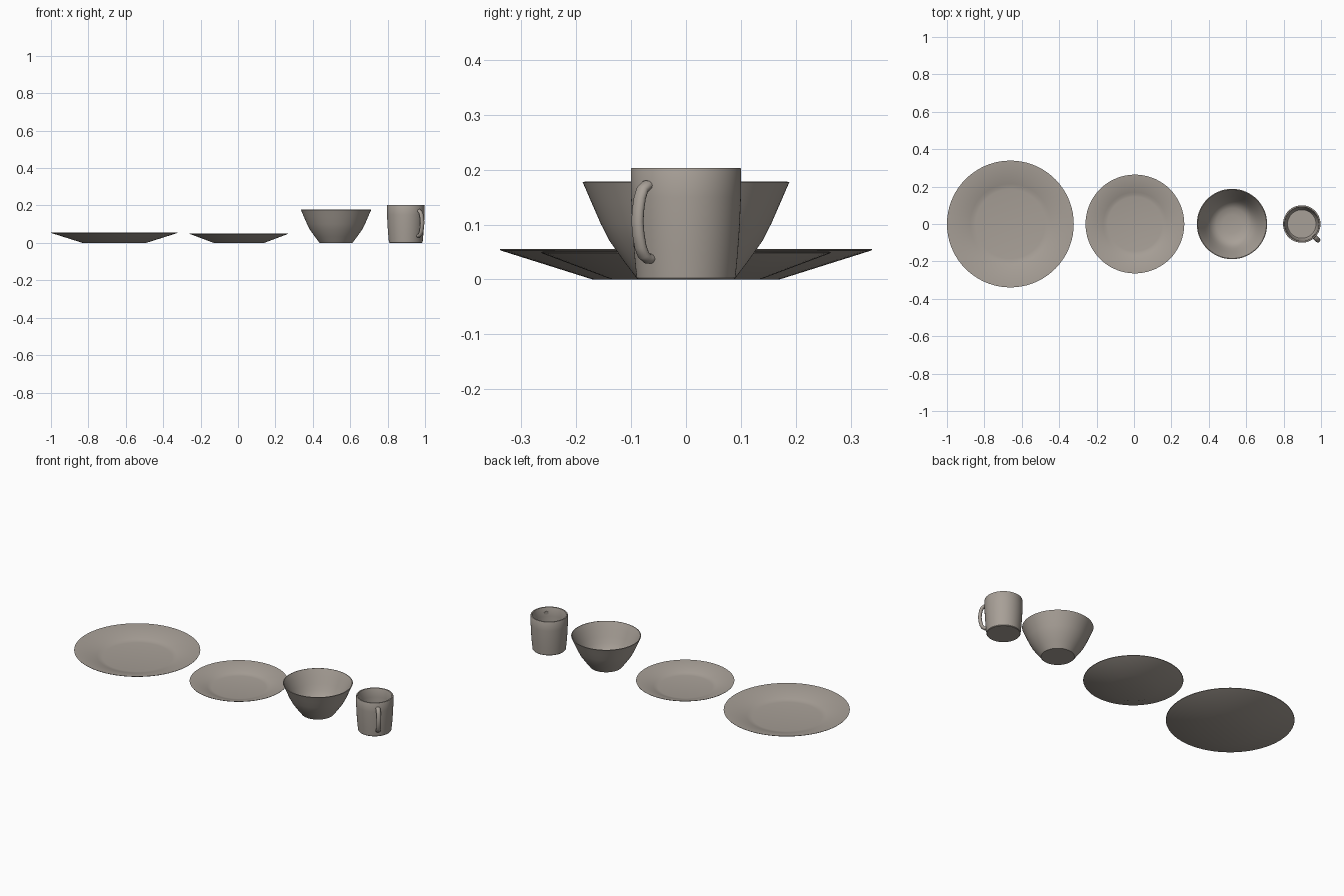
import bpy, bmesh, math
from mathutils import Vector

if "Cube" in bpy.data.objects:
    bpy.data.objects.remove(bpy.data.objects["Cube"])

clay = bpy.data.materials.new("taupe_glaze")
clay.diffuse_color = (0.39, 0.35, 0.31, 1)
clay.use_nodes = True
clay.node_tree.nodes["Principled BSDF"].inputs["Base Color"].default_value = clay.diffuse_color


def finish(name, bm, loc=(0, 0, 0), angle=30):
    bmesh.ops.remove_doubles(bm, verts=bm.verts, dist=1e-5)
    bmesh.ops.recalc_face_normals(bm, faces=bm.faces)
    me = bpy.data.meshes.new(name)
    bm.to_mesh(me)
    bm.free()
    me.materials.append(clay)
    ob = bpy.data.objects.new(name, me)
    ob.location = loc
    bpy.context.collection.objects.link(ob)
    bpy.ops.object.select_all(action='DESELECT')
    ob.select_set(True)
    bpy.context.view_layer.objects.active = ob
    bpy.ops.object.shade_smooth_by_angle(angle=math.radians(angle))
    return ob


def lathe(name, x, profile, angle=30):
    """Spin a closed (radius, height) profile, running axis to axis."""
    bm = bmesh.new()
    vs = [bm.verts.new((r, 0, z)) for r, z in profile]
    es = [bm.edges.new(p) for p in zip(vs, vs[1:])]
    bmesh.ops.spin(bm, geom=vs + es, cent=(0, 0, 0), axis=(0, 0, 1),
                   angle=2 * math.pi, steps=72, use_merge=True)
    return finish(name, bm, (x, 0, 0), angle)


# plates: flat foot, straight sloping rim
lathe("dinner_plate", -0.661, [
    (0, 0), (0.17, 0), (0.338, 0.053), (0.339, 0.055), (0.336, 0.0555),
    (0.215, 0.0185), (0.20, 0.0145), (0.185, 0.0125), (0, 0.0125)])
lathe("side_plate", 0.005, [
    (0, 0), (0.135, 0), (0.263, 0.048), (0.264, 0.05), (0.261, 0.0505),
    (0.17, 0.0175), (0.157, 0.0135), (0.145, 0.0115), (0, 0.0115)])

# bowl: rounded flare above a narrow foot
lathe("bowl", 0.524, [
    (0, 0), (0.088, 0), (0.113, 0.033), (0.139, 0.070), (0.155, 0.101),
    (0.172, 0.140), (0.188, 0.177), (0.184, 0.178),
    (0.165, 0.141), (0.148, 0.102), (0.132, 0.071), (0.120, 0.051),
    (0.105, 0.034), (0.085, 0.022), (0.05, 0.015), (0, 0.013)])

# mug body: nearly straight wall, slightly tapered foot
MX = 0.897
lathe("mug_body", MX, [
    (0, 0), (0.087, 0), (0.090, 0.003), (0.0945, 0.05), (0.098, 0.10),
    (0.100, 0.15), (0.100, 0.201), (0.099, 0.203), (0.092, 0.203),
    (0.091, 0.201), (0.091, 0.15), (0.089, 0.10), (0.085, 0.05),
    (0.081, 0.02), (0.076, 0.012), (0, 0.012)])

# mug handle: round tube swept along a shallow arc, facing front right
path = [(0.088, 0.170), (0.102, 0.171), (0.112, 0.164), (0.119, 0.148),
        (0.1235, 0.125), (0.125, 0.105), (0.1225, 0.082), (0.117, 0.059),
        (0.109, 0.044), (0.099, 0.038), (0.085, 0.038)]
out = Vector((1, -1, 0)).normalized()
side = Vector((1, 1, 0)).normalized()
pts = [out * r + Vector((0, 0, z)) for r, z in path]
bm = bmesh.new()
rings = []
for i, p in enumerate(pts):
    t = (pts[min(i + 1, len(pts) - 1)] - pts[max(i - 1, 0)]).normalized()
    n = t.cross(side)
    rings.append([bm.verts.new(p + side * 0.0125 * math.cos(a) + n * 0.0095 * math.sin(a))
                  for a in (2 * math.pi * k / 16 for k in range(16))])
for a, b in zip(rings, rings[1:]):
    for k in range(16):
        bm.faces.new((a[k], a[(k + 1) % 16], b[(k + 1) % 16], b[k]))
bm.faces.new(rings[0])
bm.faces.new(rings[-1])
finish("mug_handle", bm, (MX, 0, 0), 50)
